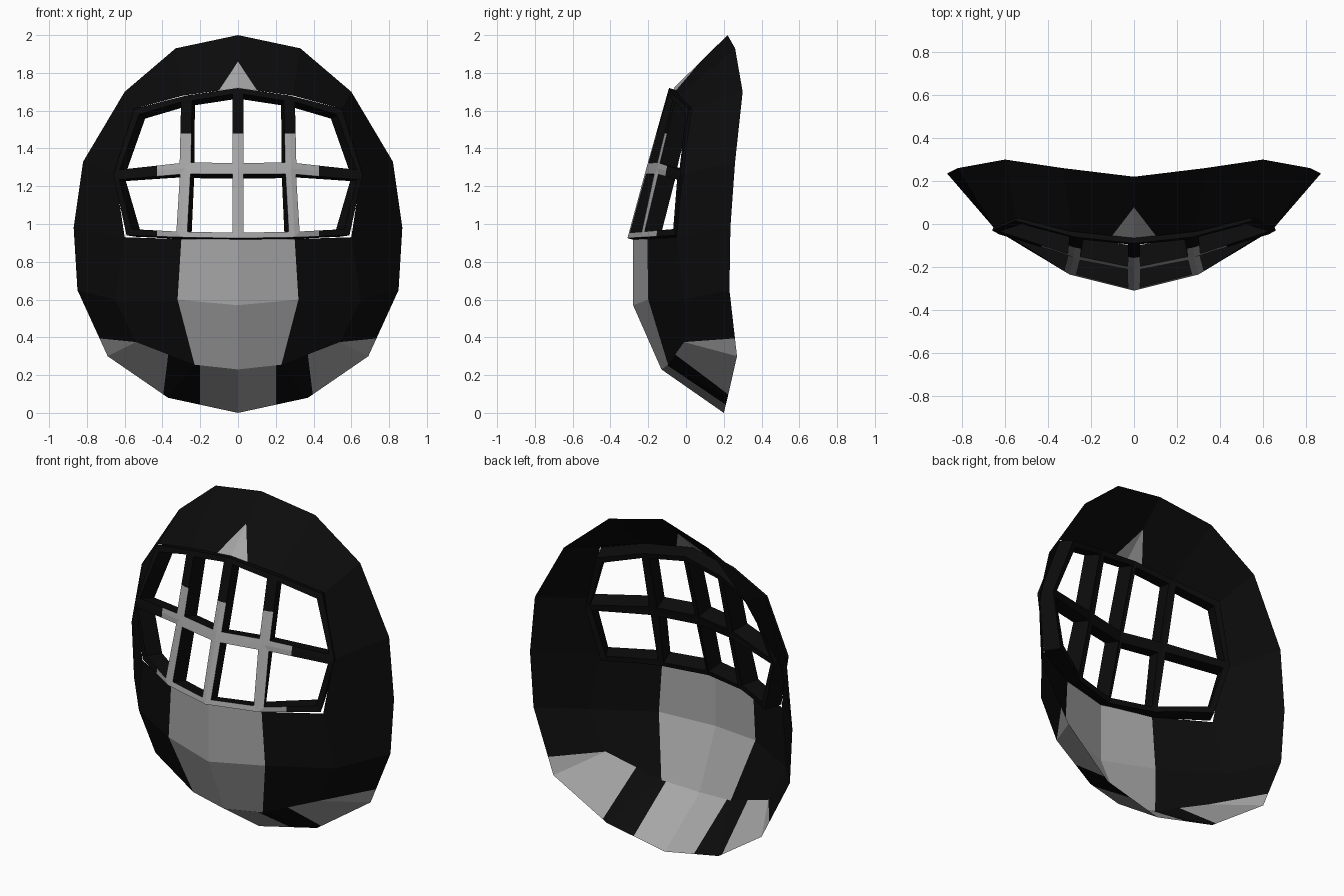
import bpy, bmesh
from mathutils import Vector as V

if "Cube" in bpy.data.objects:
    bpy.data.objects.remove(bpy.data.objects["Cube"])


def material(name, v):
    m = bpy.data.materials.new(name)
    m.diffuse_color = (v, v, v, 1)
    m.use_nodes = True
    m.node_tree.nodes["Principled BSDF"].inputs["Base Color"].default_value = m.diffuse_color
    return m


MATS = [material("black", 0.0035), material("worn_grey", 0.38)]


def finish(bm, name):
    """Make a mirrored object from a half mesh whose faces all look forward."""
    bm.normal_update()
    for f in bm.faces:
        if f.normal.y > 0:
            f.normal_flip()
    me = bpy.data.meshes.new(name)
    bm.to_mesh(me)
    bm.free()
    for m in MATS:
        me.materials.append(m)
    ob = bpy.data.objects.new(name, me)
    bpy.context.collection.objects.link(ob)
    mod = ob.modifiers.new("mirror", 'MIRROR')
    mod.merge_threshold = 0.002
    return ob


# Half shell: outer rim and the ring around visor and chin, top to bottom
rim = [V(p) for p in [(0, .22, 2), (.33, .26, 1.93), (.60, .30, 1.70),
                      (.82, .26, 1.33), (.87, .235, .98), (.85, .23, .65),
                      (.69, .27, .30), (.37, .22, .08), (0, .20, 0)]]
mid = [V(p) for p in [(0, -.065, 1.72), (.29, -.035, 1.68), (.55, .03, 1.61),
                      (.65, -.02, 1.26), (.60, -.05, .93), (.65, -.01, .60),
                      (.54, -.01, .375), (.23, -.095, .255), (0, -.13, .23)]]
nose_top, nose_side = V((0, -.28, .92)), V((.30, -.205, .92))
chin_mid, chin_side = V((0, -.28, .57)), V((.32, -.20, .60))

bm = bmesh.new()


def face(col, *pts):
    f = bm.faces.new([bm.verts.new(p) for p in pts])
    f.material_index = col


# forehead with its worn triangle
tip, base = mid[0].lerp(rim[0], .5), mid[0].lerp(mid[1], .35)
face(1, mid[0], base, tip)
face(0, tip, base, mid[1], rim[1], rim[0])
# black sides
for i in range(1, 5):
    face(0, mid[i], mid[i + 1], rim[i + 1], rim[i])
# jaw with worn corner
jaw = rim[6].lerp(rim[5], .27)
face(0, mid[5], mid[6], jaw, rim[5])
face(1, mid[6], rim[6], jaw)
a, b = mid[7].lerp(mid[6], .45), rim[7].lerp(rim[6], .08)
face(1, mid[6], a, b, rim[6])
face(0, a, mid[7], rim[7], b)
# chin underside
c, d = mid[8].lerp(mid[7], .88), rim[8].lerp(rim[7], .54)
face(0, mid[7], c, d, rim[7])
face(1, c, mid[8], rim[8], d)
# mouth panel and cheeks
face(1, nose_top, chin_mid, chin_side, nose_side)
face(1, chin_mid, mid[8], c, mid[7], chin_side)
face(0, nose_side, chin_side, mid[5], mid[4])
face(0, chin_side, mid[7], a, mid[6], mid[5])
bmesh.ops.remove_doubles(bm, verts=bm.verts, dist=.002)
finish(bm, "mask_shell")

# Visor grille: panels inset and opened, then thickened backwards
bm = bmesh.new()
rows = [[(0, -.31, .925), (.30, -.235, .93), (.59, -.06, .94)],
        [(0, -.21, 1.295), (.28, -.155, 1.295), (.66, -.03, 1.26)],
        [(0, -.09, 1.72), (.275, -.06, 1.68), (.55, .015, 1.61)]]
g = [[bm.verts.new(p) for p in r] for r in rows]
panels = [bm.faces.new((g[j][i], g[j][i + 1], g[j + 1][i + 1], g[j + 1][i]))
          for j in range(2) for i in range(2)]
bm.normal_update()
bmesh.ops.inset_individual(bm, faces=panels, thickness=.043)
bmesh.ops.delete(bm, geom=panels, context='FACES')
# worn paint covers the lower middle of the bars
for co, no in (((0, 0, 1.48), (0, 0, 1)), ((.43, 0, 0), (1, 0, 0))):
    bmesh.ops.bisect_plane(bm, geom=bm.verts[:] + bm.edges[:] + bm.faces[:],
                           plane_co=co, plane_no=no, dist=1e-5)
for f in bm.faces:
    m = f.calc_center_median()
    f.material_index = int(m.x < .43 and m.z < 1.48)
visor = finish(bm, "visor_grille")
# black backing of the bars starts right behind the painted front
mod = visor.modifiers.new("depth", 'SOLIDIFY')
mod.thickness = .10
mod.offset = -1
mod.material_offset = -1
mod.material_offset_rim = -1
